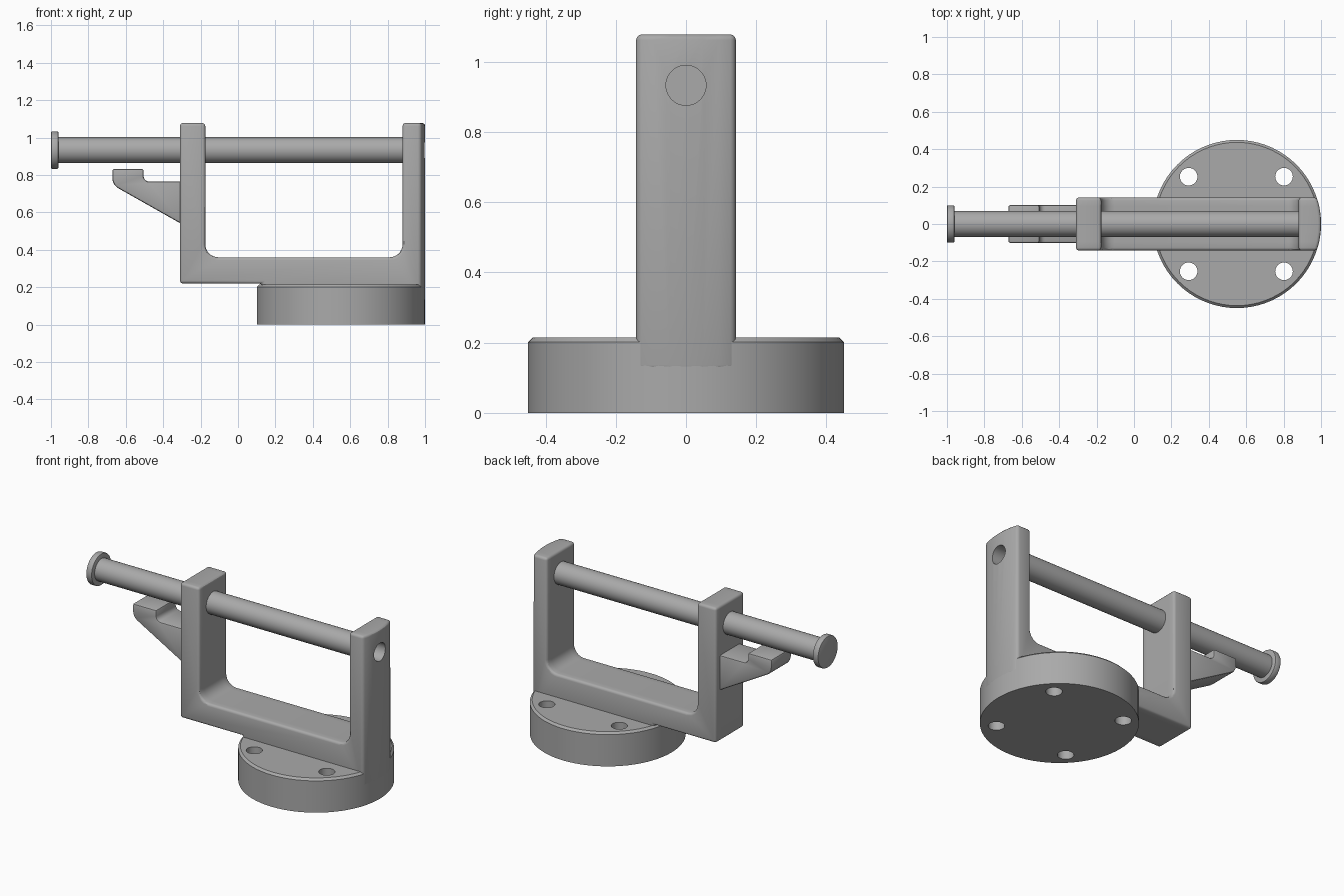
import bpy, bmesh
from math import sin, cos, pi, sqrt, radians
from mathutils import Matrix, Vector

if "Cube" in bpy.data.objects:
    bpy.data.objects.remove(bpy.data.objects["Cube"], do_unlink=True)

GREY = (0.40, 0.40, 0.40, 1)
steel = bpy.data.materials.new("steel grey")
steel.use_nodes = True
steel.diffuse_color = GREY
steel.node_tree.nodes["Principled BSDF"].inputs["Base Color"].default_value = GREY

BASE_X, BASE_R = 0.55, 0.45
PIN_Z = 0.933


def finish(name, bm):
    bmesh.ops.recalc_face_normals(bm, faces=bm.faces)
    mesh = bpy.data.meshes.new(name)
    bm.to_mesh(mesh)
    bm.free()
    mesh.materials.append(steel)
    obj = bpy.data.objects.new(name, mesh)
    bpy.context.collection.objects.link(obj)
    return obj


def activate(obj):
    bpy.ops.object.select_all(action='DESELECT')
    obj.select_set(True)
    bpy.context.view_layer.objects.active = obj


def bevel(obj, width, segments):
    mod = obj.modifiers.new("edge_bevel", 'BEVEL')
    mod.width, mod.segments = width, segments
    mod.limit_method = 'ANGLE'
    mod.angle_limit = radians(40)
    activate(obj)
    bpy.ops.object.modifier_apply(modifier=mod.name)


def cut(obj, cutter):
    cutter.hide_render = True
    mod = obj.modifiers.new("hole", 'BOOLEAN')
    mod.operation, mod.solver, mod.object = 'DIFFERENCE', 'EXACT', cutter
    activate(obj)
    bpy.ops.object.modifier_apply(modifier=mod.name)
    bpy.data.objects.remove(cutter, do_unlink=True)


def smooth(obj):
    activate(obj)
    bpy.ops.object.shade_smooth_by_angle(angle=radians(30))


def cylinder(name, start, end, radius, sides=48):
    a, b = Vector(start), Vector(end)
    turn = (b - a).to_track_quat('Z', 'Y').to_matrix().to_4x4()
    bm = bmesh.new()
    bmesh.ops.create_cone(bm, cap_ends=True, segments=sides, radius1=radius,
                          radius2=radius, depth=(b - a).length,
                          matrix=Matrix.Translation((a + b) / 2) @ turn)
    return finish(name, bm)


def arc(cx, cz, r, a0, a1, steps=7):
    angles = [radians(a0 + (a1 - a0) * i / steps) for i in range(steps + 1)]
    return [(cx + r * cos(a), cz + r * sin(a)) for a in angles]


def extrude_profile(name, points, half_width, slices=1, end_radius=None):
    """Sweep an x-z outline across y; optionally round its right end in plan."""
    bm = bmesh.new()
    rings = []
    for i in range(slices + 1):
        y = half_width * (2 * i / slices - 1)
        ring = []
        for x, z in points:
            if end_radius and x > 0.99:
                x = BASE_X + sqrt(end_radius ** 2 - y * y)
            ring.append(bm.verts.new((x, y, z)))
        rings.append(ring)
    for r0, r1 in zip(rings, rings[1:]):
        for k in range(len(points)):
            j = (k + 1) % len(points)
            bm.faces.new((r0[k], r0[j], r1[j], r1[k]))
    bm.faces.new(rings[0])
    bm.faces.new(rings[-1])
    return finish(name, bm)


# Round base with four bolt holes
base = cylinder("round_base", (BASE_X, 0, 0), (BASE_X, 0, 0.215), BASE_R - 0.0005, 72)
bm = bmesh.new()
bm.from_mesh(base.data)
rim = [e for e in bm.edges if all(v.co.z > 0.2 for v in e.verts)]
bmesh.ops.bevel(bm, geom=rim, offset=0.013, segments=1, affect='EDGES')
bm.to_mesh(base.data)
bm.free()
for x in (0.292, 0.802):
    for y in (-0.253, 0.253):
        cut(base, cylinder("bolt_cutter", (x, y, -0.1), (x, y, 0.4), 0.047, 32))
smooth(base)

# U-shaped frame whose right arm follows the base edge
outline = [(-0.31, 0.22), (0.13, 0.22), (0.13, 0.12), (1.0, 0.12), (1.0, 1.078), (0.88, 1.078)]
outline += arc(0.81, 0.43, 0.07, 0, -90)
outline += arc(-0.105, 0.43, 0.07, -90, -180)
outline += [(-0.175, 1.078), (-0.31, 1.078)]
frame = extrude_profile("u_frame", outline, 0.142, 6, BASE_R + 0.0005)
bevel(frame, 0.016, 3)
cut(frame, cylinder("pin_hole_cutter", (0.86, 0, PIN_Z), (1.2, 0, PIN_Z), 0.057))
smooth(frame)

# Hooked catch under the rod
hook = [(-0.30, 0.765)] + arc(-0.475, 0.795, 0.03, -90, -180, 5)
hook += [(-0.505, 0.832), (-0.672, 0.832)]
hook += arc(-0.607, 0.785, 0.065, 180, 237, 5) + [(-0.30, 0.537)]
catch = extrude_profile("hook_catch", hook, 0.101)
bevel(catch, 0.01, 2)
smooth(catch)

# Sliding rod and its end cap
rod = cylinder("rod", (-0.97, 0, PIN_Z), (0.883, 0, PIN_Z), 0.07)
smooth(rod)
cap = cylinder("rod_end_cap", (-1.0, 0, PIN_Z), (-0.96, 0, PIN_Z), 0.1)
bevel(cap, 0.006, 2)
smooth(cap)
